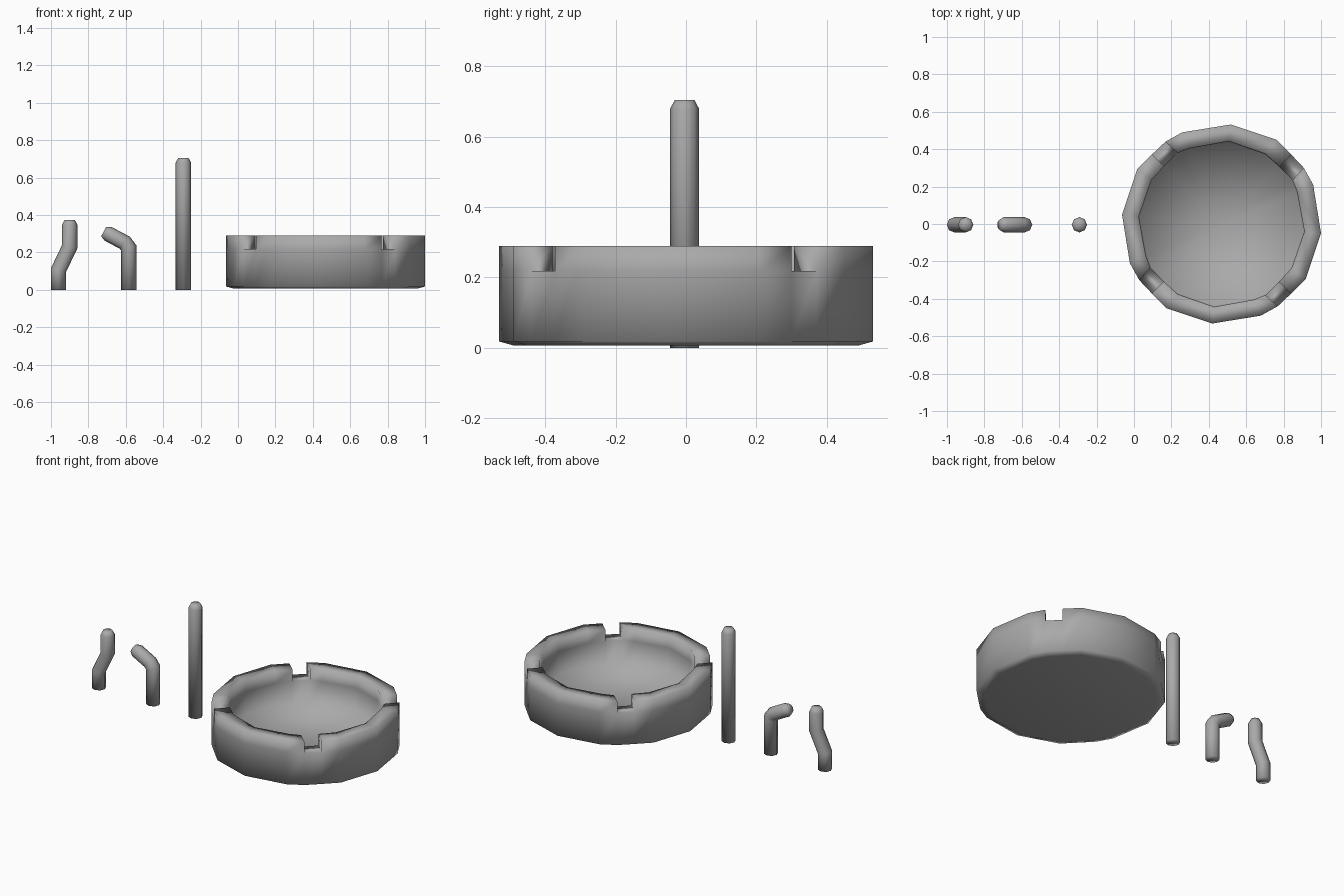
import bpy, math
from mathutils import Vector

if "Cube" in bpy.data.objects:
    bpy.data.objects.remove(bpy.data.objects["Cube"])

grey = bpy.data.materials.new("mid_grey")
grey.diffuse_color = (0.4, 0.4, 0.4, 1)
grey.use_nodes = True
grey.node_tree.nodes["Principled BSDF"].inputs["Base Color"].default_value = grey.diffuse_color


def make_object(name, verts, faces):
    mesh = bpy.data.meshes.new(name)
    mesh.from_pydata([tuple(v) for v in verts], [], faces)
    mesh.update()
    mesh.materials.append(grey)
    ob = bpy.data.objects.new(name, mesh)
    bpy.context.collection.objects.link(ob)
    bpy.ops.object.select_all(action='DESELECT')
    ob.select_set(True)
    bpy.context.view_layer.objects.active = ob
    # consistent outward normals
    bpy.ops.object.mode_set(mode='EDIT')
    bpy.ops.mesh.select_all(action='SELECT')
    bpy.ops.mesh.normals_make_consistent(inside=False)
    bpy.ops.object.mode_set(mode='OBJECT')
    bpy.ops.object.shade_smooth()
    return ob


def cigarette(name, path, radius=0.041, sides=8, tip=0.025):
    """Octagonal stick swept along an x-z path, with a chamfered tip."""
    pts = [Vector((x, 0, z)) for x, z in path]
    last = (pts[-1] - pts[-2]).normalized()
    pts.insert(-1, pts[-1] - last * tip)
    verts, faces = [], []
    for i, p in enumerate(pts):
        a = (p - pts[i - 1]).normalized() if i else (pts[1] - p).normalized()
        b = (pts[i + 1] - p).normalized() if i < len(pts) - 1 else a
        t = (a + b).normalized()
        miter = 1 / max(t.dot(a), 0.7)
        n = Vector((t.z, 0, -t.x))
        r = radius * (0.68 if i == len(pts) - 1 else 1)
        for k in range(sides):
            ang = 2 * math.pi * k / sides
            verts.append(p + n * r * miter * math.cos(ang)
                         + Vector((0, -0.004 + r * math.sin(ang), 0)))
    for i in range(len(pts) - 1):
        for k in range(sides):
            m = (k + 1) % sides
            faces.append((i * sides + k, i * sides + m,
                          (i + 1) * sides + m, (i + 1) * sides + k))
    faces.append(tuple(range(sides)))
    faces.append(tuple(range((len(pts) - 1) * sides, len(pts) * sides)))
    make_object(name, verts, faces)


# three cigarettes: crooked stub, folded stub, whole one
cigarette("crooked_stub", [(-0.96, 0), (-0.96, 0.105), (-0.9, 0.23), (-0.9, 0.373)])
cigarette("folded_stub", [(-0.585, 0), (-0.585, 0.225), (-0.605, 0.252), (-0.718, 0.312)])
cigarette("whole_cigarette", [(-0.292, 0), (-0.292, 0.705)])

# ashtray: one quarter of the outline, turned four times; the notch lies between C and D
CX, TOP, NOTCH, FLOOR = 0.468, 0.29, 0.218, 0.08
outer_q = [(0.49, 0.21), (0.44, 0.30), (0.372, 0.372), (0.295, 0.45), (0.05, 0.532)]
inner_q = [(0.405, 0.17), (0.38, 0.235), (0.31, 0.307), (0.235, 0.375), (0.04, 0.443)]


def turned(points):
    out = []
    for q in range(4):
        for x, y in points:
            for _ in range(q):
                x, y = -y, x
            out.append((x, y))
    return out


outer, inner = turned(outer_q), turned(inner_q)
N = len(outer)
rings = [(outer, 0.92, 0.006), (outer, 1, 0.018), (outer, 1, NOTCH), (outer, 1, TOP),
         (inner, 1, TOP), (inner, 1, NOTCH), (inner, 0.99, FLOOR)]
verts = [(CX + x * s, y * s, z) for pts, s, z in rings for x, y in pts]
verts.append((CX, 0, FLOOR))
faces = [tuple(range(N))]
for j in range(N):
    k = (j + 1) % N
    notch = j % 5 == 1
    for r in range(len(rings) - 1):
        if notch and r in (2, 3, 4):
            continue
        faces.append((r * N + j, r * N + k, (r + 1) * N + k, (r + 1) * N + j))
    # bowl floor
    last = (len(rings) - 1) * N
    faces.append((last + j, last + k, len(verts) - 1))
    if notch:
        # notch floor and its two side walls
        faces.append((2 * N + j, 2 * N + k, 5 * N + k, 5 * N + j))
        for c in (j, k):
            faces.append(tuple(r * N + c for r in (2, 3, 4, 5)))

make_object("ashtray", verts, faces)
